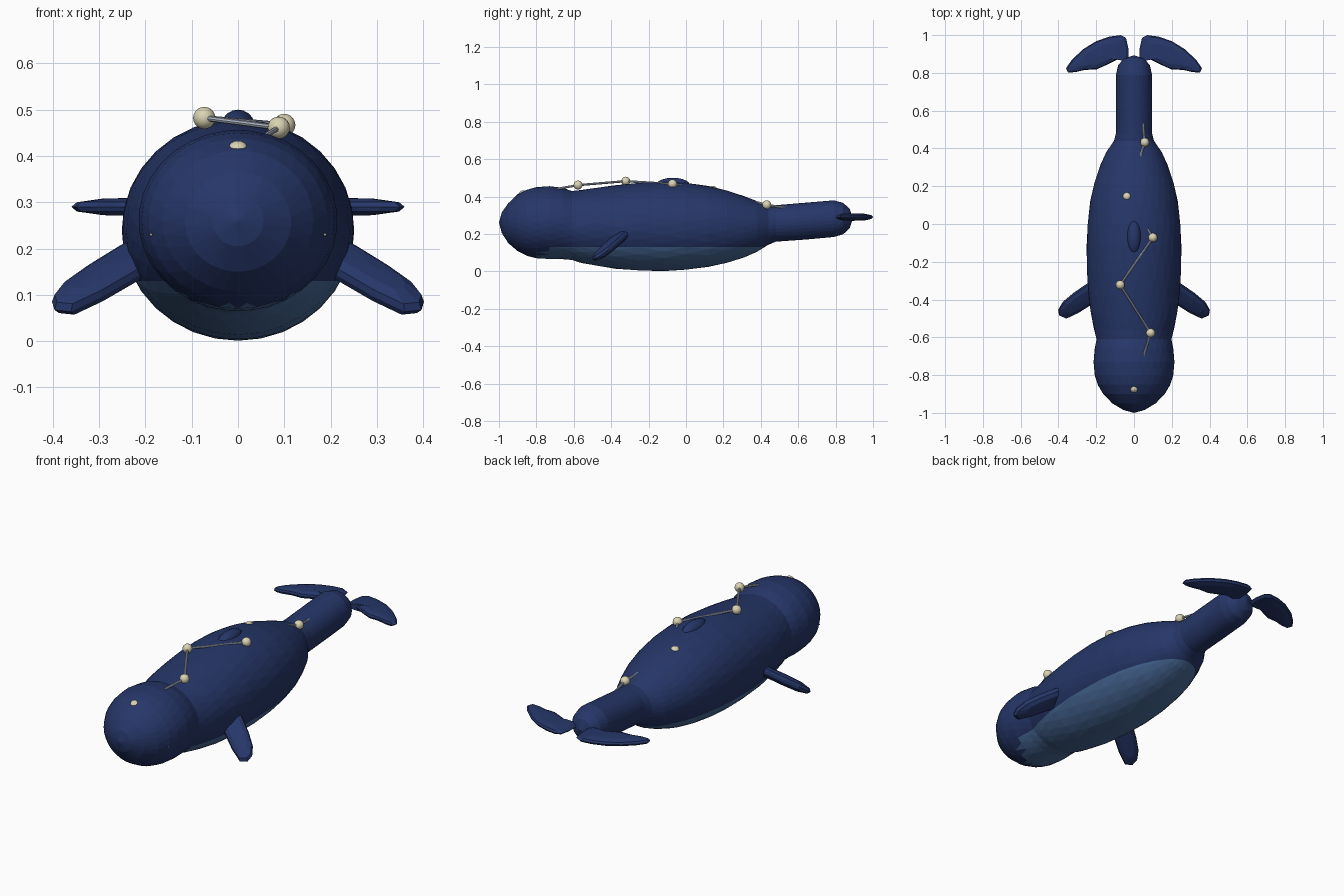
import bpy, bmesh, math
from mathutils import Vector, Matrix

if "Cube" in bpy.data.objects:
    bpy.data.objects.remove(bpy.data.objects["Cube"])


def material(name, rgb):
    m = bpy.data.materials.new(name)
    m.diffuse_color = (*rgb, 1)
    m.use_nodes = True
    m.node_tree.nodes["Principled BSDF"].inputs["Base Color"].default_value = m.diffuse_color
    return m


NAVY = material("navy skin", (0.019, 0.037, 0.14))
BELLY = material("belly blue", (0.066, 0.145, 0.32))
CREAM = material("cream", (0.70, 0.65, 0.45))
GREY = material("rod grey", (0.48, 0.54, 0.64))


def finish(name, bm, *mats):
    bmesh.ops.recalc_face_normals(bm, faces=bm.faces[:])
    me = bpy.data.meshes.new(name)
    bm.to_mesh(me)
    bm.free()
    ob = bpy.data.objects.new(name, me)
    bpy.context.collection.objects.link(ob)
    for m in mats:
        me.materials.append(m)
    return ob


def ball(name, loc, radii, mat, u=16, v=10, smooth=True):
    bm = bmesh.new()
    mx = Matrix.Translation(loc) @ Matrix.Diagonal((*radii, 1))
    bmesh.ops.create_uvsphere(bm, u_segments=u, v_segments=v, radius=1, matrix=mx)
    for f in bm.faces:
        f.smooth = smooth
    return finish(name, bm, mat)


def rod(name, a, b, r):
    a, b = Vector(a), Vector(b)
    d = b - a
    mx = Matrix.Translation((a + b) / 2) @ d.to_track_quat('Z', 'Y').to_matrix().to_4x4()
    bm = bmesh.new()
    bmesh.ops.create_cone(bm, cap_ends=True, segments=8, radius1=r, radius2=r,
                          depth=d.length, matrix=mx)
    return finish(name, bm, GREY)


def blade(name, outline, thick, matrix):
    """Domed flat fin made from a 2D outline."""
    bm = bmesh.new()
    n = len(outline)
    c = sum((Vector(p) for p in outline), Vector((0, 0))) / n

    def ring(s, z):
        return [bm.verts.new(matrix @ Vector((*(c + (Vector(p) - c) * s), z))) for p in outline]
    rim = ring(1, 0)
    for side in (1, -1):
        prev = rim
        for s, h in ((0.93, 0.5), (0.6, 0.9)):
            cur = ring(s, side * thick * h)
            for i in range(n):
                j = (i + 1) % n
                bm.faces.new((prev[i], prev[j], cur[j], cur[i]))
            prev = cur
        top = bm.verts.new(matrix @ Vector((*c, side * thick)))
        for i in range(n):
            bm.faces.new((prev[i], prev[(i + 1) % n], top))
    return finish(name, bm, NAVY)


# Body: head, trunk and tail stalk lofted from (y, half width, top, bottom)
SECTIONS = [
    (-0.985, 0.055, 0.315, 0.205), (-0.95, 0.115, 0.365, 0.15),
    (-0.90, 0.163, 0.412, 0.108), (-0.85, 0.193, 0.437, 0.082),
    (-0.80, 0.208, 0.45, 0.07), (-0.73, 0.215, 0.456, 0.065),
    (-0.66, 0.208, 0.447, 0.065), (-0.61, 0.199, 0.43, 0.06),
    (-0.56, 0.211, 0.435, 0.045), (-0.48, 0.228, 0.447, 0.03),
    (-0.38, 0.241, 0.46, 0.014), (-0.25, 0.25, 0.474, 0.004),
    (-0.12, 0.251, 0.48, 0.001), (0.0, 0.246, 0.474, 0.008),
    (0.12, 0.232, 0.456, 0.024), (0.22, 0.21, 0.432, 0.045),
    (0.31, 0.179, 0.402, 0.074), (0.38, 0.148, 0.376, 0.104),
    (0.44, 0.106, 0.352, 0.142), (0.48, 0.096, 0.354, 0.158),
    (0.64, 0.096, 0.367, 0.17), (0.79, 0.096, 0.38, 0.183),
    (0.84, 0.084, 0.366, 0.198), (0.875, 0.055, 0.335, 0.23)]
SEG = 32
bm = bmesh.new()
rings = []
for k, (y, rx, top, bot) in enumerate(SECTIONS):
    off = 0.5 * (k % 2)   # staggered rings
    angs = [(i + off) * 2 * math.pi / SEG for i in range(SEG)]
    rings.append([bm.verts.new((rx * math.cos(a), y,
                                (top + bot) / 2 + (top - bot) / 2 * math.sin(a))) for a in angs])
for k in range(len(rings) - 1):
    p, q = rings[k], rings[k + 1]
    for i in range(SEG):
        j = (i + 1) % SEG
        if k % 2 == 0:
            bm.faces.new((p[i], p[j], q[i]))
            bm.faces.new((p[j], q[j], q[i]))
        else:
            bm.faces.new((p[i], p[j], q[j]))
            bm.faces.new((p[i], q[j], q[i]))
for r, tip in ((rings[0], (0, -1.0, 0.26)), (rings[-1], (0, 0.893, 0.283))):
    t = bm.verts.new(tip)
    for i in range(SEG):
        bm.faces.new((r[i], r[(i + 1) % SEG], t))
# Pale belly patch with a clean cut upper edge
bmesh.ops.bisect_plane(bm, geom=bm.verts[:] + bm.edges[:] + bm.faces[:],
                       plane_co=(0, 0, 0.13), plane_no=(0, 0, 1))
for f in bm.faces:
    c = f.calc_center_median()
    if c.z < 0.13 and ((c.y + 0.18) / 0.64) ** 2 + (c.x / 0.27) ** 2 < 1:
        f.material_index = 1
finish("body", bm, NAVY, BELLY)

# Back hump
ball("back_hump", (0, -0.07, 0.462), (0.038, 0.09, 0.038), NAVY, 14, 10)

# Tail flukes and side fins, mirrored
FLUKE = [(0.03, 0.86), (0.03, 0.93), (0.042, 0.985), (0.07, 1.0), (0.13, 0.992),
         (0.2, 0.968), (0.27, 0.925), (0.33, 0.868), (0.36, 0.825), (0.35, 0.802),
         (0.31, 0.804), (0.26, 0.816), (0.2, 0.818), (0.15, 0.84), (0.09, 0.87)]
FIN = [(-0.17, -0.05), (-0.17, 0.06), (-0.08, 0.062), (0.02, 0.058), (0.10, 0.048),
       (0.15, 0.025), (0.168, -0.005), (0.15, -0.04), (0.07, -0.05), (-0.06, -0.05)]
long_axis = Vector((0.19, -0.12, -0.11)).normalized()
chord = Vector((0.45, 0.78, 0.42))
chord = (chord - long_axis * chord.dot(long_axis)).normalized()
fin_rot = Matrix((long_axis, chord, long_axis.cross(chord))).transposed().to_4x4()
for side, sx in (("right", 1), ("left", -1)):
    mirror = Matrix.Diagonal((sx, 1, 1, 1))
    blade(side + "_fluke", FLUKE, 0.02, mirror @ Matrix.Translation((0, 0, 0.29)))
    blade(side + "_fin", FIN, 0.028, mirror @ Matrix.Translation((0.272, -0.4, 0.143)) @ fin_rot)
    ball(side + "_eye", (sx * 0.188, -0.855, 0.23), (0.003,) * 3, CREAM, 8, 6)

# Chain of beads joined by thin rods along the back
BEADS = [(0, -0.87, 0.409), (0.088, -0.577, 0.461), (-0.073, -0.322, 0.482),
         (0.1, -0.072, 0.467), (-0.037, 0.145, 0.432), (0.057, 0.432, 0.355)]
for i, p in enumerate(BEADS):
    ball("bead_%d" % (i + 1), p, (0.024,) * 3, CREAM)
for i, (a, b) in enumerate(zip(BEADS, BEADS[1:] + [(0.04, 0.6, 0.33)])):
    rod("rod_%d" % (i + 1), a, b, 0.006)
